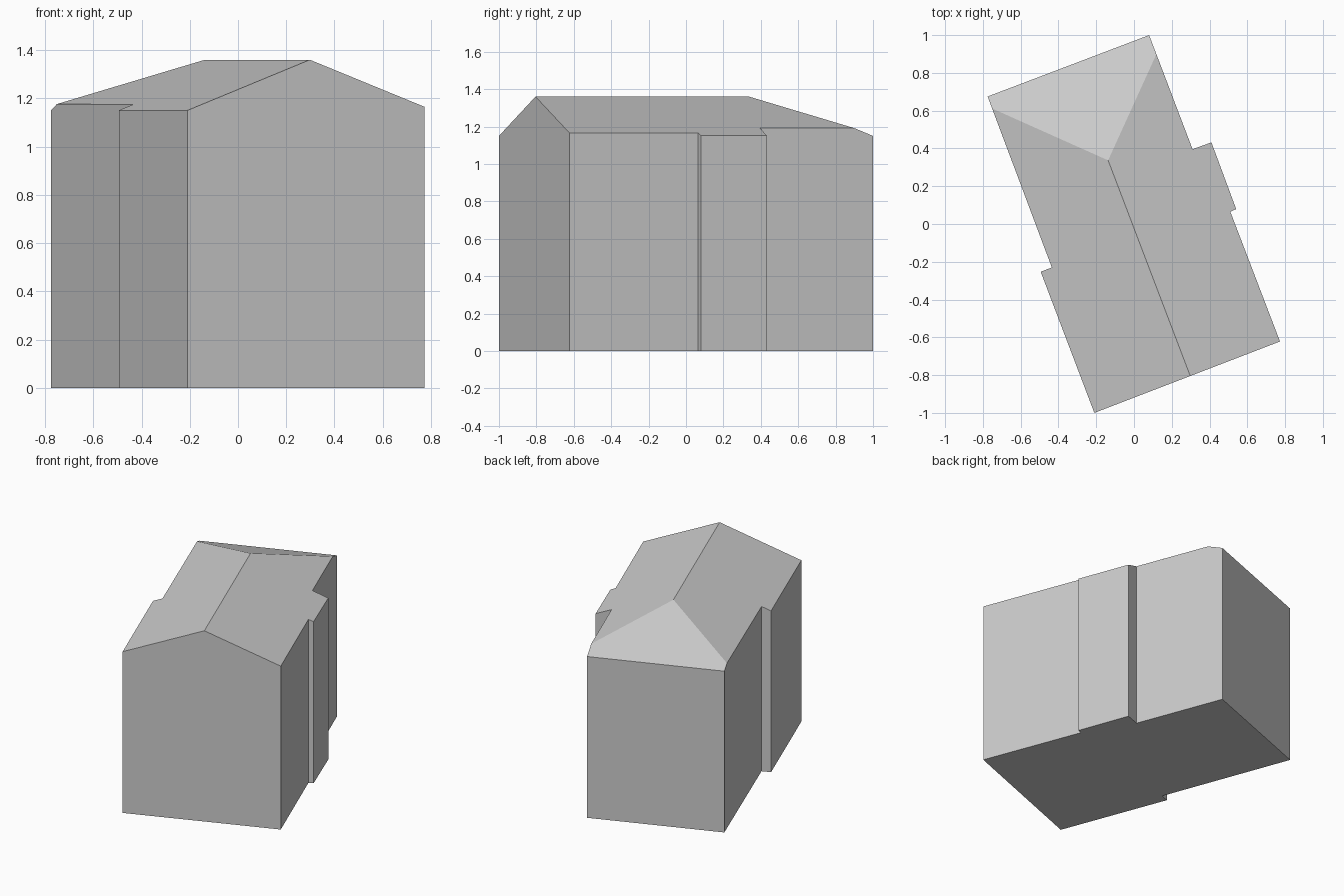
import bpy, bmesh
from mathutils import Vector

old = bpy.data.objects.get("Cube")
if old:
    bpy.data.objects.remove(old, do_unlink=True)

# Plain grey for the whole building
grey = bpy.data.materials.new("plain grey")
grey.use_nodes = True
colour = (0.6, 0.6, 0.6, 1)
grey.diffuse_color = colour
grey.node_tree.nodes["Principled BSDF"].inputs["Base Color"].default_value = colour

# Ground plan with the shallow side projections, counter-clockwise
plan = [(-0.21, -1.0), (0.773, -0.622), (0.51, 0.065), (0.541, 0.079),
        (0.41, 0.432), (0.31, 0.396), (0.08, 1.0), (-0.775, 0.675),
        (-0.435, -0.23), (-0.494, -0.253)]

# Ridge and eaves points that define the roof slopes
ridge_front = Vector((0.298, -0.805, 1.36))
ridge_back = Vector((-0.137, 0.337, 1.36))
eave_left = Vector((-0.21, -1.0, 1.15))
eave_right = Vector((0.773, -0.622, 1.165))
back_right = Vector((0.08, 1.0, 1.15))
back_left = Vector((-0.775, 0.675, 1.15))


def cut_slope(bm, a, b, c):
    """Trim everything above the plane through three points and close it."""
    normal = (b - a).cross(c - a).normalized()
    if normal.z < 0:
        normal.negate()
    cut = bmesh.ops.bisect_plane(
        bm, geom=bm.verts[:] + bm.edges[:] + bm.faces[:],
        dist=1e-5, plane_co=a, plane_no=normal, clear_outer=True)
    rim = [e for e in cut["geom_cut"]
           if isinstance(e, bmesh.types.BMEdge) and e.is_boundary]
    bmesh.ops.contextual_create(bm, geom=rim)


# Walls: extrude the plan well above the roof
bm = bmesh.new()
base = bm.faces.new([bm.verts.new((x, y, 0)) for x, y in plan])
top = bmesh.ops.extrude_face_region(bm, geom=[base], use_keep_orig=True)
bmesh.ops.translate(bm, vec=(0, 0, 2.5),
                    verts=[v for v in top["geom"] if isinstance(v, bmesh.types.BMVert)])

# Roof: two long slopes and a hip at the back
cut_slope(bm, ridge_front, ridge_back, eave_left)
cut_slope(bm, ridge_front, ridge_back, eave_right)
cut_slope(bm, ridge_back, back_right, back_left)
bmesh.ops.recalc_face_normals(bm, faces=bm.faces[:])

mesh = bpy.data.meshes.new("building")
bm.to_mesh(mesh)
bm.free()
mesh.materials.append(grey)
building = bpy.data.objects.new("building", mesh)
bpy.context.collection.objects.link(building)
